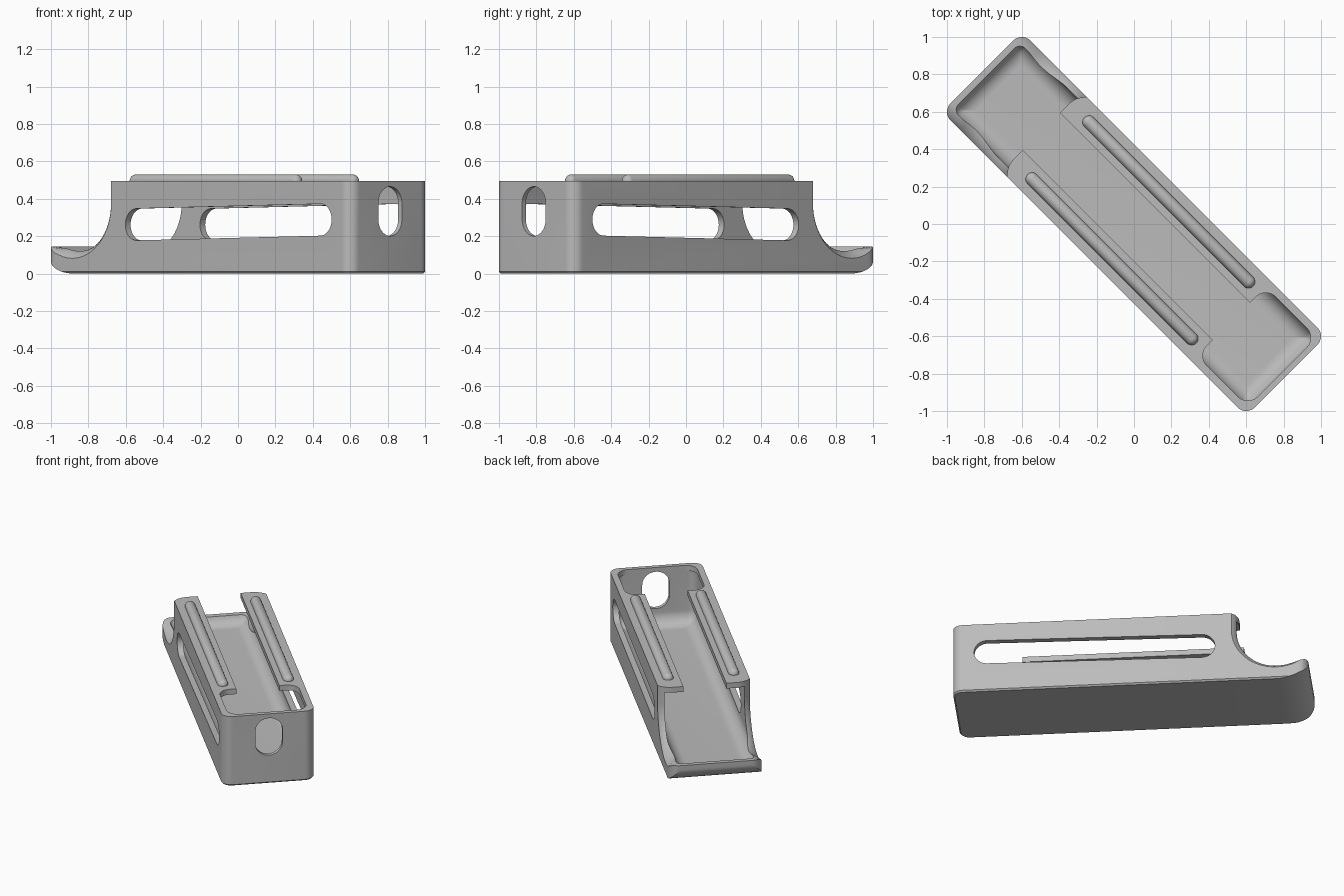
import bpy, bmesh, math
from mathutils import Vector, Matrix

cube = bpy.data.objects.get("Cube")
if cube:
    bpy.data.objects.remove(cube, do_unlink=True)

grey = bpy.data.materials.new("plain_grey")
grey.use_nodes = True
grey.diffuse_color = (0.5, 0.5, 0.5, 1)
grey.node_tree.nodes["Principled BSDF"].inputs["Base Color"].default_value = (0.5, 0.5, 0.5, 1)

HALF_L, HALF_W, TOP = 1.15, 0.302, 0.495
WALL, FLOOR, FILLET = 0.04, 0.085, 0.09
TURN = Matrix.Rotation(-math.pi / 4, 4, "Z")


def rounded_rect(hx, hy, r, steps=8):
    """Outline of a rounded rectangle as (x, y) pairs."""
    pts = []
    for corner, (sx, sy) in enumerate(((1, 1), (-1, 1), (-1, -1), (1, -1))):
        for i in range(steps + 1):
            a = (corner + i / steps) * math.pi / 2
            pts.append((sx * (hx - r) + r * math.cos(a), sy * (hy - r) + r * math.sin(a)))
    return pts


def arc(cx, cz, rx, rz, start, end, steps=18):
    angles = [math.radians(start + (end - start) * i / steps) for i in range(steps + 1)]
    return [(cx + rx * math.cos(a), cz + rz * math.sin(a)) for a in angles]


def add_object(name, bm):
    bmesh.ops.recalc_face_normals(bm, faces=bm.faces)
    mesh = bpy.data.meshes.new(name)
    bm.to_mesh(mesh)
    bm.free()
    mesh.materials.append(grey)
    obj = bpy.data.objects.new(name, mesh)
    bpy.context.collection.objects.link(obj)
    return obj


def loft(name, rings):
    """Closed solid through a stack of matching rings."""
    bm = bmesh.new()
    loops = [[bm.verts.new(p) for p in ring] for ring in rings]
    n = len(loops[0])
    for low, high in zip(loops, loops[1:]):
        for i in range(n):
            j = (i + 1) % n
            bm.faces.new((low[i], low[j], high[j], high[i]))
    bm.faces.new(loops[0][::-1])
    bm.faces.new(loops[-1])
    return add_object(name, bm)


def tray(name, hx, hy, r, levels, cx=0):
    """Upright rounded block; levels are (inset, height) pairs."""
    return loft(name, [[(x + cx, y, z) for x, y in
                        rounded_rect(hx - d, hy - d, max(r - d, 0.008))]
                       for d, z in levels])


def combine(obj, cutter, operation="DIFFERENCE"):
    mod = obj.modifiers.new("cut", "BOOLEAN")
    mod.operation, mod.solver, mod.object = operation, "EXACT", cutter
    cutter.hide_render = True
    bpy.context.view_layer.objects.active = obj
    bpy.ops.object.modifier_apply(modifier=mod.name)
    bpy.data.objects.remove(cutter, do_unlink=True)


def side_profile(y):
    """Side outline at width y; the scoop edge rolls off toward the outside."""
    over = max(abs(y) - 0.21, 0)
    roll = 0.12 - math.sqrt(0.12 ** 2 - over ** 2)
    pts = [(1.3, 0), (1.3, TOP), (roll - 0.7, TOP)]
    pts += arc(-0.95, 0.375, 0.25 + roll, 0.25 + roll, 0, -110)
    pts += [(-HALF_L, 0.145)]
    pts += arc(-0.95, 0.115, 0.2, 0.115, 180, 270)
    return [(x, y, z) for x, z in pts]


# Outer body: plan outline trimmed by the side profile with the open scoop end
body = tray("holder_body", HALF_L, HALF_W, 0.065, [(0.02, -0.01), (0, 0.01), (0, 0.6)])
widths = [0.21 + 0.11 * i / 8 for i in range(9)]
widths = [-w for w in reversed(widths)] + widths
combine(body, loft("side_outline", [side_profile(w) for w in widths]), "INTERSECT")

# Inner cavity with a filleted floor, ending under the top lips
levels = [(FILLET * (1 - math.sin(a)), FLOOR + FILLET * (1 - math.cos(a)))
          for a in [math.pi / 2 * i / 10 for i in range(11)]]
combine(body, tray("cavity", HALF_L - 0.028, HALF_W - WALL, 0.05, levels + [(0, 0.457)]))

# Opening between the lips, and the wider opening at the closed end
combine(body, tray("lip_gap", 0.95, 0.141, 0.01, [(0, 0.3), (0, 0.6)], cx=-0.1))
combine(body, tray("end_opening", 0.192, 0.26, 0.075, [(0, 0.3), (0, 0.6)], cx=0.928))

# Long slightly rising slots through both side walls
slot = rounded_rect(0.78, 0.085, 0.0849, 10)
combine(body, loft("side_slots", [[(x + 0.23, y, z + 0.275 + 0.018 * x) for x, z in slot]
                                  for y in (-0.5, 0.5)]))

# Upright hole in the end wall
hole = rounded_rect(0.089, 0.132, 0.0889, 10)
combine(body, loft("end_hole", [[(x, y, z + 0.333) for y, z in hole] for x in (1.0, 1.3)]))

# Rounded rails on top of the lips
parts = [body]
for name, sign in (("left_rail", 1), ("right_rail", -1)):
    bm = bmesh.new()
    bmesh.ops.create_uvsphere(bm, u_segments=24, v_segments=13, radius=0.035,
                              matrix=Matrix.Rotation(math.pi / 2, 4, "Y"))
    for v in bm.verts:
        v.co += Vector((math.copysign(0.603, v.co.x) + 0.048, sign * 0.215, TOP))
    parts.append(add_object(name, bm))

# Turn everything diagonally and smooth the curved faces
for obj in parts:
    obj.data.transform(TURN)
    bpy.ops.object.select_all(action="DESELECT")
    obj.select_set(True)
    bpy.context.view_layer.objects.active = obj
    bpy.ops.object.shade_smooth_by_angle(angle=math.radians(30))
